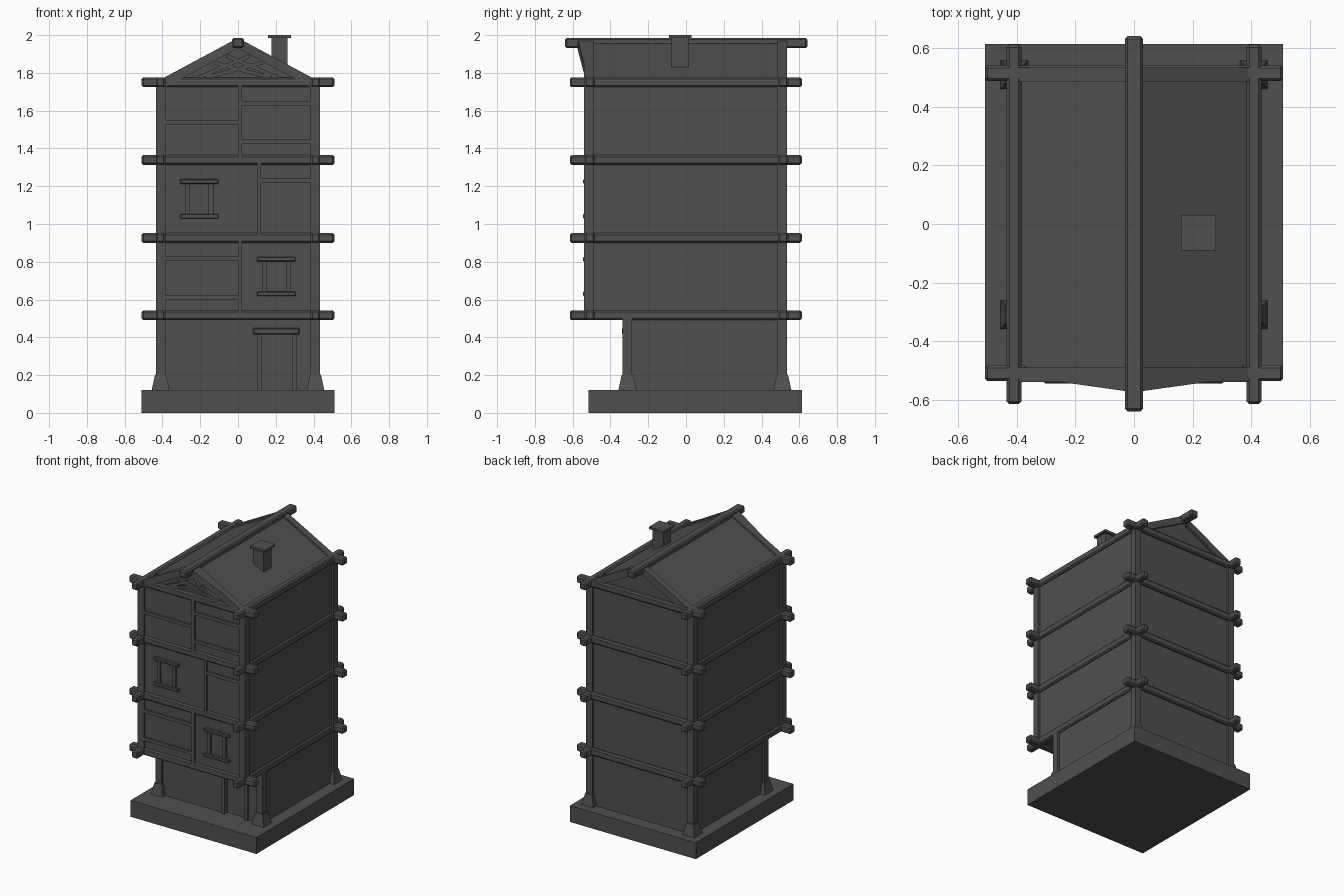
import bpy, bmesh, math
from mathutils import Vector

cube = bpy.data.objects.get("Cube")
if cube:
    bpy.data.objects.remove(cube, do_unlink=True)

grey = bpy.data.materials.new("dark_grey")
grey.use_nodes = True
COLOUR = (0.08, 0.08, 0.08, 1)
grey.diffuse_color = COLOUR
grey.node_tree.nodes["Principled BSDF"].inputs["Base Color"].default_value = COLOUR


def finish(name, bm, bevel=0):
    bmesh.ops.recalc_face_normals(bm, faces=bm.faces[:])
    mesh = bpy.data.meshes.new(name)
    bm.to_mesh(mesh)
    bm.free()
    mesh.materials.append(grey)
    ob = bpy.data.objects.new(name, mesh)
    bpy.context.collection.objects.link(ob)
    if bevel:
        mod = ob.modifiers.new("bevel", 'BEVEL')
        mod.width = bevel
        mod.segments = 1
    return ob


def box(name, xs, ys, zs, bevel=0, taper=1):
    """Box between pairs of limits; taper scales its top."""
    bm = bmesh.new()
    bmesh.ops.create_cube(bm, size=1)
    for v in bm.verts:
        k = taper if v.co.z > 0 else 1
        v.co = [(a + b) / 2 + c * (b - a) * s
                for (a, b), c, s in zip((xs, ys, zs), v.co, (k, k, 1))]
    return finish(name, bm, bevel)


def prism(name, outline, y0, y1, lean=None):
    """Outline in x and z extruded along y; lean pushes the front out."""
    bm = bmesh.new()
    rings = [[bm.verts.new((x, y, z)) for x, z in outline] for y in (y0, y1)]
    if lean:
        for v in rings[0]:
            v.co.y -= lean(v.co.x)
    n = len(outline)
    bm.faces.new(rings[0])
    bm.faces.new(rings[1])
    for i in range(n):
        j = (i + 1) % n
        bm.faces.new((rings[0][i], rings[0][j], rings[1][j], rings[1][i]))
    return finish(name, bm)


HALF, WALL = 0.435, 0.42          # outside of posts, outside of wall panels
FRONT, BACK, PORCH = -0.54, 0.535, -0.335
POST = 0.05
LEVELS = [0.517, 0.926, 1.339, 1.75]
PANEL = FRONT + 0.015

# Base slab and the walls of both storeys
box("base_slab", (-0.51, 0.51), (-0.515, 0.615), (0, 0.12))
box("upper_walls", (-WALL, WALL), (PANEL, BACK - 0.015), (0.505, 1.76))

# Ground floor with a recessed doorway
box("ground_walls", (-WALL, WALL), (PORCH + 0.035, BACK - 0.015), (0.12, 0.51))
box("ground_front_left", (-WALL, 0.12), (PORCH + 0.015, PORCH + 0.05), (0.12, 0.51))
box("ground_front_right", (0.29, WALL), (PORCH + 0.015, PORCH + 0.05), (0.12, 0.51))
box("ground_front_top", (0.12, 0.29), (PORCH + 0.015, PORCH + 0.05), (0.42, 0.51))
for x in (0.1, 0.285):
    box("door_post", (x, x + 0.025), (PORCH, PORCH + 0.04), (0.12, 0.42))
box("door_lintel", (0.08, 0.325), (PORCH - 0.005, PORCH + 0.04), (0.415, 0.45), 0.005)

# Corner posts and flared feet
for side in (-1, 1):
    px = sorted((side * HALF, side * (HALF - POST)))
    fx = sorted((side * 0.457, side * 0.363))
    box("upper_front_post", px, (FRONT, FRONT + POST), (0.5, 1.75))
    box("ground_front_post", px, (PORCH, PORCH + POST), (0.12, 0.51))
    box("back_post", px, (BACK - POST, BACK), (0.12, 1.75))
    for y in (PORCH + POST / 2, BACK - POST / 2):
        box("post_foot", fx, (y - 0.048, y + 0.048), (0.12, 0.203), 0, 0.62)

# Crossing floor beams with chamfered ends
for z in LEVELS:
    zs = (z - 0.026, z + 0.026)
    for y in (-0.51, 0.515):
        box("cross_beam", (-0.51, 0.51), (y - 0.027, y + 0.027), zs, 0.009)
    for x in (-0.41, 0.41):
        box("side_beam", (x - 0.025, x + 0.025), (-0.615, 0.613), zs, 0.009)

# Timber framing of the front: upright per storey, then rails
for x, low, high in ((0, 0, 1), (0.1, 1, 2), (0, 2, 3)):
    box("front_stud", (x, x + 0.022), (FRONT + 0.003, PANEL + 0.01),
        (LEVELS[low], LEVELS[high]))
for x0, x1, z in ((-0.39, 0, 0.815), (-0.39, 0, 0.61), (0.11, 0.39, 1.23),
                  (-0.39, 0, 1.537), (0.02, 0.39, 1.64), (0.02, 0.39, 1.435)):
    box("front_rail", (x0, x1), (FRONT + 0.003, PANEL + 0.01), (z - 0.012, z + 0.012))

# Windows
for x, z in ((-0.205, 1.133), (0.203, 0.722)):
    for s in (-1, 1):
        box("window_jamb", sorted((x + s * 0.05, x + s * 0.075)),
            (FRONT, PANEL + 0.01), (z - 0.09, z + 0.09))
        box("window_sill", (x - 0.102, x + 0.102), (FRONT - 0.005, PANEL + 0.01),
            sorted((z + s * 0.08, z + s * 0.104)), 0.004)

# Roof: gable body, raised rafters at each end, ridge beam
EAVE, APEX = (0.395, 1.773), 1.985


def slope(x, drop=0):
    return APEX - drop - abs(x) * (APEX - EAVE[1]) / EAVE[0]


def front_lean(x):
    return 0.035 * max(0, 1 - abs(x) / 0.25)


def gable(drop):
    w = EAVE[0]
    return [(-w, 1.75), (w, 1.75), (w, slope(w, drop)), (0, slope(0, drop)),
            (-w, slope(w, drop))]


prism("roof_body", gable(0.014), FRONT + 0.03, BACK - 0.02)
for side in (-1, 1):
    stops = [0, 0.125, 0.25, EAVE[0]]
    for a, b in zip(stops, stops[1:]):
        outline = [(side * a, slope(a)), (side * b, slope(b)),
                   (side * b, slope(b, 0.055)), (side * a, slope(a, 0.055))]
        prism("front_rafter", outline, FRONT, FRONT + POST, front_lean)
        prism("back_rafter", outline, BACK - POST, BACK)
    # Crossed braces in the front gable
    for start, end in (((-0.13, 1.855), (0.17, 1.775)), ((-0.21, 1.775), (0.06, 1.89))):
        p, q = (Vector((side * c[0], c[1])) for c in (start, end))
        d = (q - p).normalized() * 0.01
        n = Vector((-d.y, d.x))
        prism("gable_brace", [p + n, q + n, q - n, p - n], FRONT + 0.01, FRONT + 0.035)
box("ridge_beam", (-0.031, 0.031), (-0.64, 0.642), (1.932, 1.985), 0.009)

# Chimney
box("chimney_shaft", (0.178, 0.262), (-0.078, 0.012), (1.82, 1.99))
box("chimney_cap", (0.16, 0.28), (-0.09, 0.03), (1.984, 2.0))
